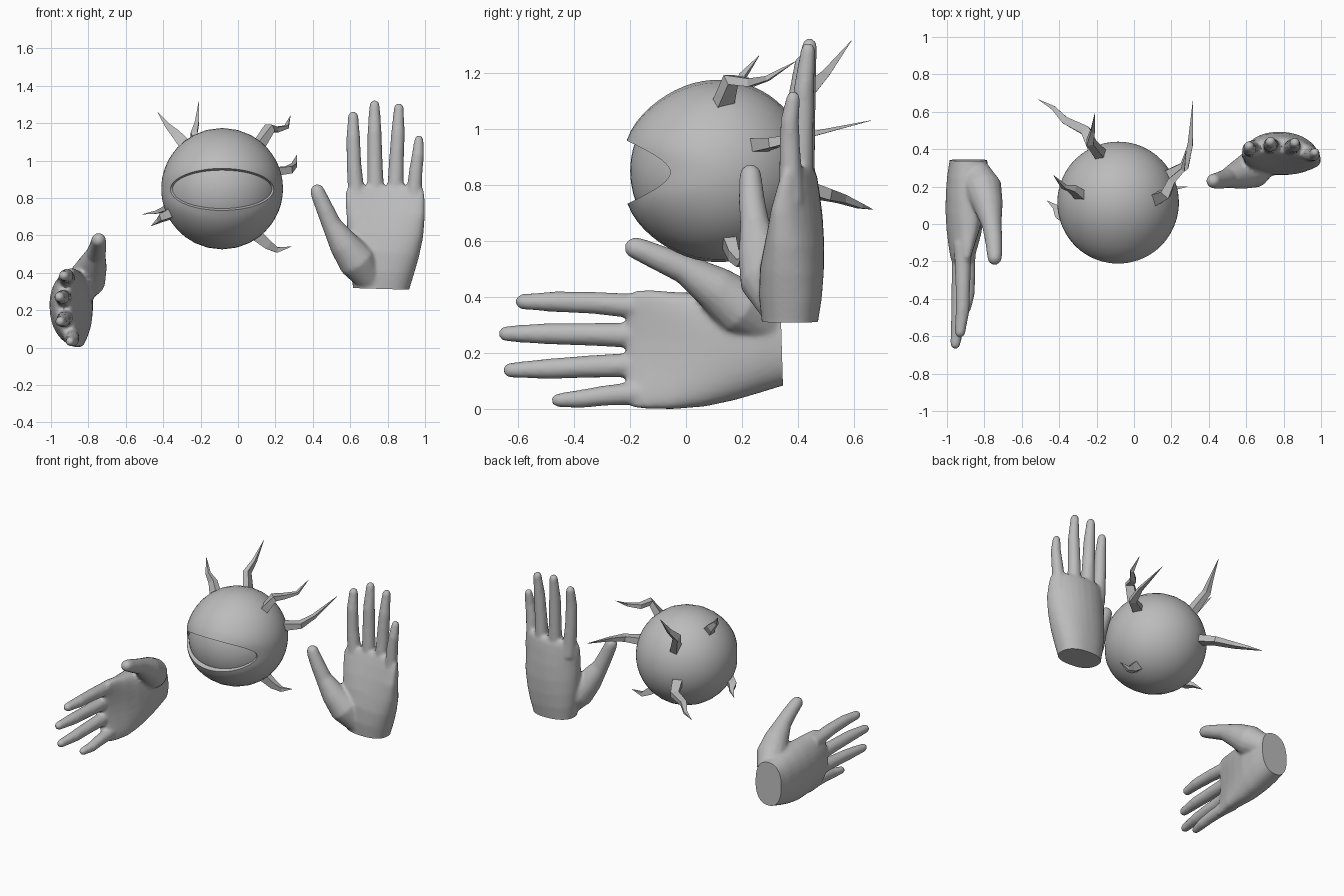
import bpy, bmesh, math
from mathutils import Vector, Matrix

if "Cube" in bpy.data.objects:
    bpy.data.objects.remove(bpy.data.objects["Cube"])

grey = bpy.data.materials.new("plain grey")
grey.diffuse_color = (0.5, 0.5, 0.5, 1)
grey.use_nodes = True
grey.node_tree.nodes["Principled BSDF"].inputs["Base Color"].default_value = grey.diffuse_color


def add_object(name, bm, smooth=True):
    bmesh.ops.recalc_face_normals(bm, faces=bm.faces)
    mesh = bpy.data.meshes.new(name)
    bm.to_mesh(mesh)
    bm.free()
    mesh.materials.append(grey)
    ob = bpy.data.objects.new(name, mesh)
    bpy.context.collection.objects.link(ob)
    if smooth:
        bpy.ops.object.select_all(action='DESELECT')
        ob.select_set(True)
        bpy.context.view_layer.objects.active = ob
        bpy.ops.object.shade_smooth_by_angle(angle=math.radians(40))
    return ob


def bridge(bm, rings):
    for a, b in zip(rings, rings[1:]):
        n = len(a)
        for i in range(n):
            bm.faces.new((a[i], a[(i + 1) % n], b[(i + 1) % n], b[i]))


def tube(bm, stations, ref, n=16, power=1.0):
    """Closed loft through stations of (x, y, z, rx, ry)."""
    pts = [Vector(s[:3]) for s in stations]
    rings = []
    for i, s in enumerate(stations):
        t = (pts[min(i + 1, len(pts) - 1)] - pts[max(i - 1, 0)]).normalized()
        e1 = ref.cross(t).normalized()
        e2 = t.cross(e1)
        ring = []
        for k in range(n):
            a = 2 * math.pi * (k + 0.5) / n
            c, d = math.cos(a), math.sin(a)
            c = math.copysign(abs(c) ** power, c)
            d = math.copysign(abs(d) ** power, d)
            ring.append(bm.verts.new(pts[i] + e1 * c * s[3] + e2 * d * s[4]))
        rings.append(ring)
    bridge(bm, rings)
    bm.faces.new(rings[0][::-1])
    bm.faces.new(rings[-1])
    return rings


def digit(bm, stations):
    """Round tube with a domed tip; stations are (x, y, z, r)."""
    st = [(*s, s[3]) for s in stations]
    p, q = Vector(st[-2][:3]), Vector(st[-1][:3])
    d, r = (q - p).normalized(), st[-1][3]
    for a in (25, 50, 70, 85):
        a = math.radians(a)
        c = q + d * r * math.sin(a)
        st.append((*c, r * math.cos(a), r * math.cos(a)))
    tube(bm, st, Vector((0, 1, 0)))


# ---- Eyeball ----
C = Vector((-0.085, 0.115, 0.85))
bm = bmesh.new()
bmesh.ops.create_uvsphere(bm, u_segments=48, v_segments=24, radius=0.314,
                          matrix=Matrix.Translation(C))
add_object("eyeball", bm)

# ---- Eyelid shell: rings run from the almond opening to the back pole ----
bm = bmesh.new()
SEG, ROWS, back = 64, 26, Vector((0, 1, 0))
rings = [[] for _ in range(ROWS + 1)]
for k in range(SEG):
    a = 2 * math.pi * k / SEG
    x, z = 0.85 * math.cos(a), 0.327 * math.sin(a) - 0.012
    start = Vector((x, -math.sqrt(1 - x * x - z * z), z))
    total = start.angle(back)
    rings[0].append(bm.verts.new(C + start * 0.31))
    for j in range(ROWS):
        f = j / ROWS
        d = (start * math.sin((1 - f) * total) + back * math.sin(f * total)) / math.sin(total)
        bulge = 0.019 * math.sin(a) ** 2 * math.exp(-(f * total / 0.45) ** 2)
        rings[j + 1].append(bm.verts.new(C + d * (0.325 + bulge)))
bridge(bm, rings)
pole = bm.verts.new(C + back * 0.325)
for k in range(SEG):
    bm.faces.new((rings[-1][k], rings[-1][(k + 1) % SEG], pole))
add_object("eyelid_shell", bm)

# ---- Crooked tendrils: faceted four-sided spikes ----
tendrils = {
    "tendril_top_left": [(-.27, .14, 1.07), (-.33, .19, 1.14), (-.375, .2, 1.185), (-.43, .26, 1.26)],
    "tendril_top_back": [(-.17, .36, 1.0), (-.235, .44, 1.14), (-.22, .5, 1.2), (-.21, .59, 1.315)],
    "tendril_top_right": [(.11, .13, 1.08), (.17, .16, 1.175), (.2, .23, 1.165), (.26, .29, 1.18), (.28, .39, 1.24)],
    "tendril_right": [(.17, .25, .94), (.27, .31, .95), (.3, .42, .975), (.315, .66, 1.03)],
    "tendril_low_right": [(.09, .15, .61), (.16, .17, .55), (.21, .19, .522), (.285, .2, .54)],
    "tendril_low_back": [(-.2, .37, .81), (-.26, .5, .765), (-.37, .555, .75), (-.43, .62, .725), (-.51, .665, .713)],
    "tendril_low_left": [(-.35, .03, .72), (-.4, .05, .695), (-.42, .09, .68), (-.465, .125, .65)],
}
for name, path in tendrils.items():
    bm = bmesh.new()
    span = Vector(path[-1]) - Vector(path[0])
    axis = min(range(3), key=lambda i: abs(span[i]))
    ref = Vector([1.0 if i == axis else 0.0 for i in range(3)])
    m = len(path) - 1
    st = [(*p, 0.046 * (1 - i / m) ** 0.8 + 0.001, 0.034 * (1 - i / m) ** 0.8 + 0.001)
          for i, p in enumerate(path)]
    tube(bm, st, ref, n=4)
    add_object(name, bm, smooth=False)

# ---- Hand: palm, thumb and fingers fused into one skin ----
bm = bmesh.new()
palm = [(.765, .37, .22, .145, .1), (.765, .37, .31, .149, .1), (.77, .372, .40, .17, .112),
        (.778, .378, .50, .19, .114), (.787, .39, .60, .203, .104), (.79, .402, .70, .209, .086),
        (.786, .412, .79, .212, .064), (.784, .417, .84, .208, .05), (.784, .417, .865, .19, .036)]
for ring in tube(bm, palm, Vector((0, 1, 0)), n=32, power=0.85):
    for v in ring:
        # arch the palm across the knuckles
        v.co.y -= 0.045 * ((v.co.x - 0.765) / 0.2) ** 2 * min(1, max(0, (v.co.z - 0.35) / 0.35))
digit(bm, [(.71, .34, .36, .075), (.635, .292, .465, .102), (.565, .265, .555, .08), (.5, .245, .66, .053),
           (.465, .235, .74, .047), (.43, .23, .82, .041), (.425, .23, .835, .039)])
fingers = [
    [(.64, .4, .76, .05), (.63, .4, .86, .044), (.62, .4, .98, .04), (.616, .402, 1.12, .037), (.616, .415, 1.235, .028)],
    [(.735, .415, .76, .05), (.735, .415, .86, .045), (.732, .42, 1.0, .041), (.73, .425, 1.15, .038), (.73, .44, 1.295, .028)],
    [(.84, .41, .76, .05), (.842, .41, .86, .044), (.847, .415, 1.0, .04), (.855, .42, 1.14, .037), (.86, .435, 1.28, .027)],
    [(.94, .375, .74, .047), (.943, .373, .84, .041), (.95, .37, .94, .037), (.962, .37, 1.03, .033), (.967, .382, 1.11, .025)],
]
for f in fingers:
    digit(bm, f)
src = add_object("hand_source", bm, smooth=False)
mod = src.modifiers.new("fuse", 'REMESH')
mod.mode, mod.voxel_size = 'VOXEL', 0.01
mod = src.modifiers.new("soften", 'SMOOTH')
mod.factor, mod.iterations = 0.5, 5
skin = bpy.data.meshes.new_from_object(src.evaluated_get(bpy.context.evaluated_depsgraph_get()))
bpy.data.objects.remove(src)


def place_hand(name, matrix):
    b = bmesh.new()
    b.from_mesh(skin)
    # flat wrist cut
    bmesh.ops.bisect_plane(b, geom=b.verts[:] + b.edges[:] + b.faces[:], plane_co=(.765, .37, .314),
                           plane_no=(.03, 0, 1), clear_inner=True)
    bmesh.ops.holes_fill(b, edges=[e for e in b.edges if e.is_boundary], sides=0)
    bmesh.ops.transform(b, matrix=matrix, verts=b.verts)
    for f in b.faces:
        f.material_index = 0
    add_object(name, b)


place_hand("raised_hand", Matrix.Identity(4))
# mirrored and turned so the fingers reach forward
place_hand("reaching_hand", Matrix(((0, -1, 0, -.515), (0, 0, -1, .655), (-1, 0, 0, 1), (0, 0, 0, 1))))
